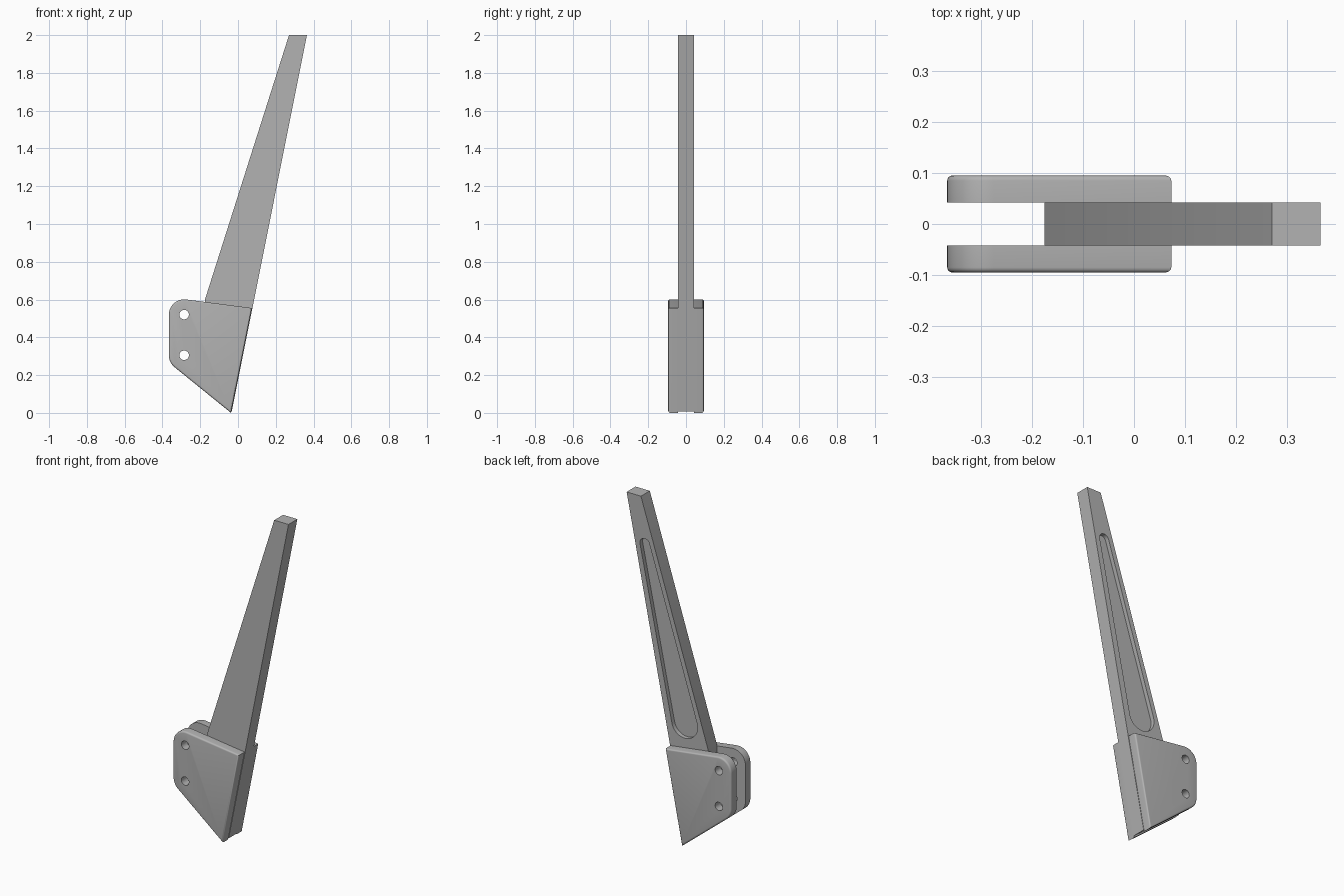
import bpy, bmesh, math
from mathutils import Vector

cube = bpy.data.objects.get("Cube")
if cube:
    bpy.data.objects.remove(cube, do_unlink=True)

grey = bpy.data.materials.new("plain grey")
grey.use_nodes = True
colour = (0.45, 0.45, 0.45, 1)
grey.diffuse_color = colour
grey.node_tree.nodes["Principled BSDF"].inputs["Base Color"].default_value = colour


def arc(cx, cz, r, start, end, steps=12):
    """Points on an arc in the xz plane, angles in degrees."""
    angles = [math.radians(start + (end - start) * i / steps) for i in range(steps + 1)]
    return [(cx + r * math.cos(a), cz + r * math.sin(a)) for a in angles]


def prism(name, outline, y0, y1, round_edge=0):
    """Extrude an xz outline from y0 to y1, optionally rounding the rim at y1."""
    bm = bmesh.new()
    base = bm.faces.new([bm.verts.new((x, y0, z)) for x, z in outline])
    ext = bmesh.ops.extrude_face_region(bm, geom=[base], use_keep_orig=True)
    verts = [g for g in ext["geom"] if isinstance(g, bmesh.types.BMVert)]
    bmesh.ops.translate(bm, verts=verts, vec=(0, y1 - y0, 0))
    if round_edge:
        rim = [e for e in bm.edges if all(abs(v.co.y - y1) < 1e-5 for v in e.verts)]
        bmesh.ops.bevel(bm, geom=rim, offset=round_edge, segments=4, profile=0.5, affect='EDGES')
    bmesh.ops.recalc_face_normals(bm, faces=bm.faces)
    mesh = bpy.data.meshes.new(name)
    bm.to_mesh(mesh)
    bm.free()
    mesh.materials.append(grey)
    obj = bpy.data.objects.new(name, mesh)
    bpy.context.collection.objects.link(obj)
    return obj


def activate(obj):
    bpy.ops.object.select_all(action='DESELECT')
    obj.select_set(True)
    bpy.context.view_layer.objects.active = obj


def cut(obj, cutter):
    activate(obj)
    mod = obj.modifiers.new("cut", 'BOOLEAN')
    mod.operation, mod.solver, mod.object = 'DIFFERENCE', 'EXACT', cutter
    bpy.ops.object.modifier_apply(modifier=mod.name)
    bpy.data.objects.remove(cutter, do_unlink=True)


def smooth(obj):
    activate(obj)
    bpy.ops.object.shade_smooth_by_angle(angle=math.radians(30))


# Tapered blade
HALF = 0.042
blade = prism("blade", [(-0.033, 0.008), (0.365, 2), (0.27, 2), (-0.175, 0.6), (-0.175, 0.122)],
              -HALF, HALF)

# Tapered round-ended recess on the back of the blade
low, high = Vector((-0.02, 0.71)), Vector((0.245, 1.72))
r_low, r_high = 0.086, 0.032
axis = high - low
heading = math.degrees(math.atan2(axis.y, axis.x))
spread = math.degrees(math.acos((r_low - r_high) / axis.length))
slot = (arc(*high, r_high, heading - spread, heading + spread)
        + arc(*low, r_low, heading + spread, heading + 360 - spread, 20))
cut(blade, prism("slot_cutter", slot, HALF - 0.025, HALF + 0.05))
smooth(blade)

# Two mounting plates, rounded about their bolt holes
HOLE_X, HOLES = -0.285, (0.305, 0.52)
plate_outline = ([(-0.037, 0), (0.073, 0.555)]
                 + arc(HOLE_X, HOLES[1], 0.081, 83, 180)
                 + arc(HOLE_X, HOLES[0], 0.081, 180, 231))
for name, side in (("front_plate", -1), ("back_plate", 1)):
    plate = prism(name, plate_outline, side * HALF, side * 0.095, 0.01)
    for z in HOLES:
        hole = arc(HOLE_X, z, 0.025, 0, 360, 32)[:-1]
        cut(plate, prism("hole_cutter", hole, side * 0.02, side * 0.15))
    smooth(plate)
